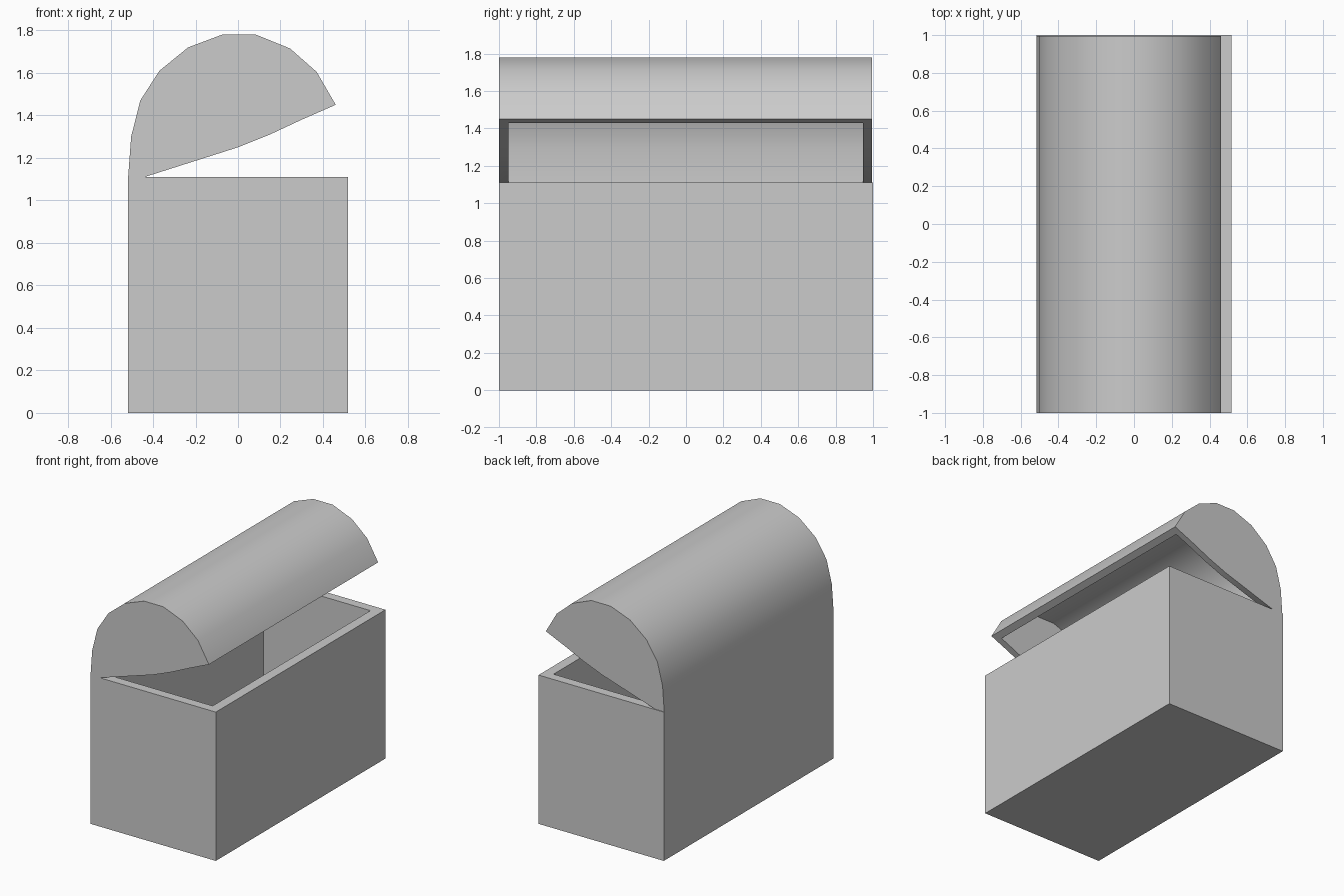
import bpy, bmesh

if "Cube" in bpy.data.objects:
    bpy.data.objects.remove(bpy.data.objects["Cube"])


def prism(name, profile, y0, y1):
    """Extrude an x-z profile along y."""
    bm = bmesh.new()
    face = bm.faces.new([bm.verts.new((x, y0, z)) for x, z in profile])
    ext = bmesh.ops.extrude_face_region(bm, geom=[face])["geom"]
    verts = [v for v in ext if isinstance(v, bmesh.types.BMVert)]
    bmesh.ops.translate(bm, verts=verts, vec=(0, y1 - y0, 0))
    bmesh.ops.recalc_face_normals(bm, faces=bm.faces)
    mesh = bpy.data.meshes.new(name)
    bm.to_mesh(mesh)
    bm.free()
    obj = bpy.data.objects.new(name, mesh)
    bpy.context.collection.objects.link(obj)
    return obj


def carve(obj, cutter):
    """Subtract the cutter, then discard it."""
    cutter.hide_render = True
    mod = obj.modifiers.new("hollow", "BOOLEAN")
    mod.operation, mod.solver, mod.object = "DIFFERENCE", "EXACT", cutter
    bpy.ops.object.select_all(action="DESELECT")
    bpy.context.view_layer.objects.active = obj
    obj.select_set(True)
    bpy.ops.object.modifier_apply(modifier=mod.name)
    bpy.data.objects.remove(cutter)


def rect(x, z0, z1):
    return [(-x, z0), (x, z0), (x, z1), (-x, z1)]


W, H, WALL = 0.517, 1.11, 0.075

# Open box
box = prism("chest_box", rect(W, 0, H), -1, 1)
carve(box, prism("box_cavity", rect(W - WALL, 0.07, H + 0.2), -0.93, 0.93))

# Raised barrel lid, joined to the box along its back wall
arc = [(-W, H), (-0.503, 1.30), (-0.46, 1.47), (-0.37, 1.61), (-0.235, 1.72),
       (-0.075, 1.78), (0.085, 1.78), (0.245, 1.715), (0.37, 1.605), (0.46, 1.45)]
rim = [(0.30, 1.38), (0.15, 1.31), (0, 1.25), (-0.44, H)]
lid = prism("chest_lid", arc + rim, -1, 0.995)

# Lid hollow, open downward
inner = [(-0.44, H), (-0.445, 1.29), (-0.41, 1.45), (-0.335, 1.575), (-0.215, 1.67),
         (-0.065, 1.725), (0.075, 1.725), (0.225, 1.665), (0.33, 1.57), (0.41, 1.44)]
carve(lid, prism("lid_cavity", inner + [(0.41, 1.0), (-0.44, 1.0)], -0.95, 0.947))
bpy.ops.object.shade_smooth_by_angle(angle=0.6)
